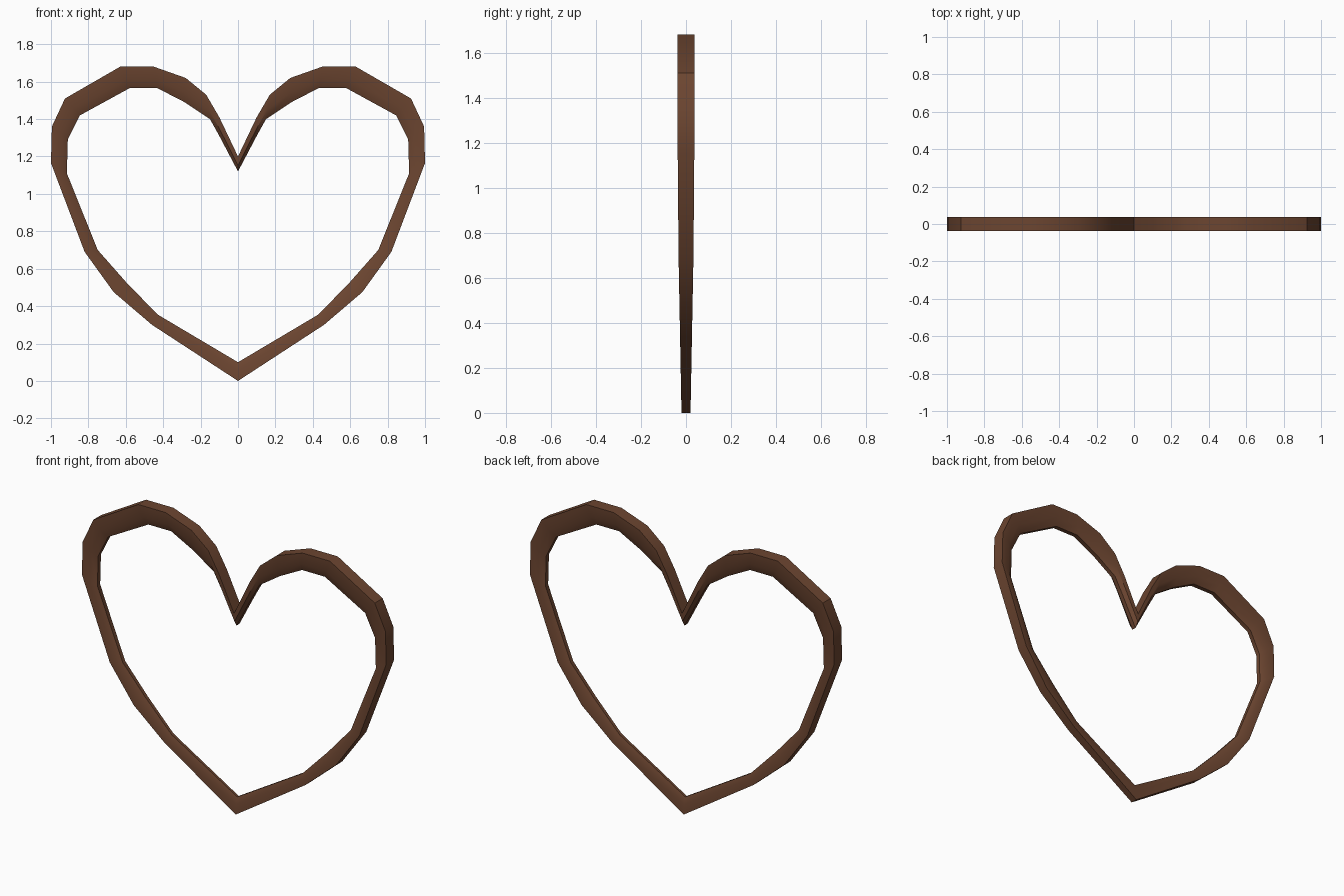
import bpy, bmesh, math

if "Cube" in bpy.data.objects:
    bpy.data.objects.remove(bpy.data.objects["Cube"])

# Heart half outline: outer x, outer z, inner x, inner z (bottom tip to cleft)
HALF = [
    (0.00, 0.00, 0.00, 0.10), (0.46, 0.30, 0.43, 0.355),
    (0.665, 0.475, 0.60, 0.53), (0.82, 0.69, 0.75, 0.70),
    (1.00, 1.165, 0.915, 1.11), (0.995, 1.36, 0.91, 1.29),
    (0.925, 1.51, 0.845, 1.42), (0.63, 1.68, 0.58, 1.565),
    (0.45, 1.68, 0.43, 1.565), (0.28, 1.62, 0.285, 1.49),
    (0.17, 1.53, 0.15, 1.40), (0.10, 1.41, 0.10, 1.31),
    (0.00, 1.20, 0.00, 1.12),
]
# Cross-section: flat outer band, sides closing towards the inside
SECTION = [(0, -1), (0.6, -0.9), (1, -0.35), (1, 0.35), (0.6, 0.9), (0, 1)]

# Mirror the half into a full closed loop
loop = HALF + [(-a, b, -c, d) for a, b, c, d in HALF[-2:0:-1]]

bm = bmesh.new()
rings = []
for ox, oz, ix, iz in loop:
    depth = 0.02 + 0.017 * min(1, oz / 0.9)   # thinner towards the tip
    rings.append([bm.verts.new((ox + (ix - ox) * t, s * depth, oz + (iz - oz) * t))
                  for t, s in SECTION])
n = len(SECTION)
for i, ring in enumerate(rings):
    nxt = rings[(i + 1) % len(rings)]
    for j in range(n):
        k = (j + 1) % n
        bm.faces.new((ring[j], ring[k], nxt[k], nxt[j]))
bmesh.ops.recalc_face_normals(bm, faces=bm.faces)

mesh = bpy.data.meshes.new("heart_frame")
bm.to_mesh(mesh)
bm.free()
frame = bpy.data.objects.new("heart_frame", mesh)
bpy.context.collection.objects.link(frame)

# Brown colour
brown = bpy.data.materials.new("dark_brown")
brown.diffuse_color = (0.15, 0.06, 0.03, 1)
brown.use_nodes = True
brown.node_tree.nodes["Principled BSDF"].inputs["Base Color"].default_value = brown.diffuse_color
mesh.materials.append(brown)

bpy.context.view_layer.objects.active = frame
frame.select_set(True)
bpy.ops.object.shade_smooth_by_angle(angle=math.radians(35))
